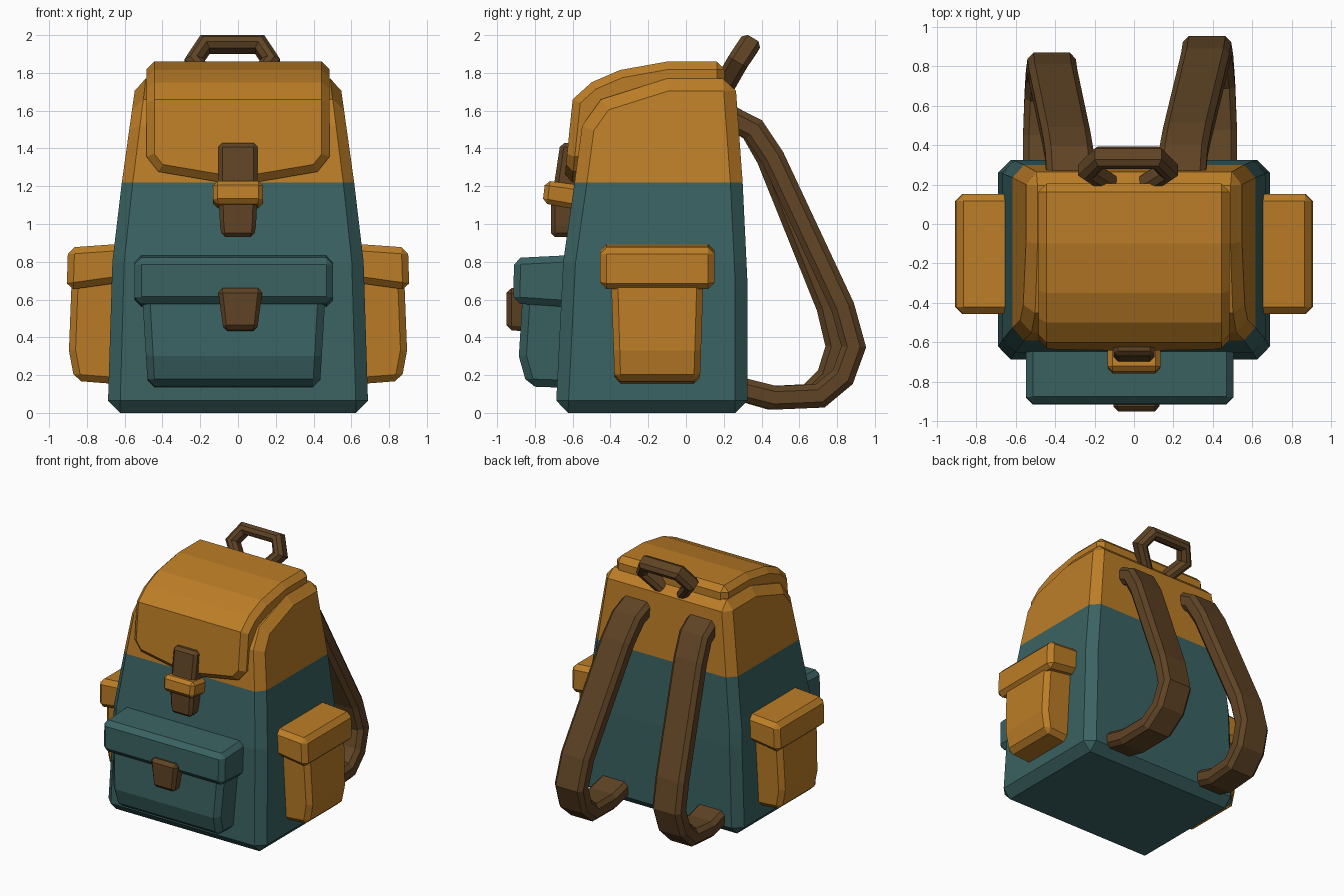
import bpy, bmesh, math
from mathutils import Vector, Matrix

if "Cube" in bpy.data.objects:
    bpy.data.objects.remove(bpy.data.objects["Cube"])


def material(name, rgb):
    m = bpy.data.materials.new(name)
    m.diffuse_color = (*rgb, 1)
    m.use_nodes = True
    m.node_tree.nodes["Principled BSDF"].inputs["Base Color"].default_value = m.diffuse_color
    return m


ORANGE = material("ochre canvas", (0.50, 0.205, 0.020))
TEAL = material("dark teal canvas", (0.043, 0.122, 0.122))
BROWN = material("brown leather", (0.115, 0.057, 0.018))


def finish(bm, name, *mats):
    bmesh.ops.recalc_face_normals(bm, faces=bm.faces)
    me = bpy.data.meshes.new(name)
    bm.to_mesh(me)
    bm.free()
    for m in mats:
        me.materials.append(m)
    ob = bpy.data.objects.new(name, me)
    bpy.context.collection.objects.link(ob)
    return ob


def cut(bm, co, no, trim=False):
    geom = bm.verts[:] + bm.edges[:] + bm.faces[:]
    r = bmesh.ops.bisect_plane(bm, geom=geom, dist=1e-5, plane_co=co, plane_no=no, clear_outer=trim)
    if trim:
        edges = [e for e in r["geom_cut"] if isinstance(e, bmesh.types.BMEdge)]
        bmesh.ops.contextual_create(bm, geom=edges)


def width_at(z, table):
    for (z0, w0), (z1, w1) in zip(table, table[1:]):
        if z <= z1:
            return w0 + (w1 - w0) * max(0, (z - z0) / (z1 - z0))
    return table[-1][1]


def prism(profile, widths, bevel, cx=0, trims=()):
    """Side profile (y, z) pulled along x, chamfered, half width following a (z, width) table."""
    bm = bmesh.new()
    big = max(w for _, w in widths)
    face = bm.faces.new([bm.verts.new((-big, y, z)) for y, z in profile])
    r = bmesh.ops.extrude_face_region(bm, geom=[face])
    bmesh.ops.translate(bm, verts=[v for v in r["geom"] if isinstance(v, bmesh.types.BMVert)], vec=(2 * big, 0, 0))
    bmesh.ops.recalc_face_normals(bm, faces=bm.faces)
    for co, no in trims:
        cut(bm, co, no, True)
    bm.normal_update()
    sharp = [e for e in bm.edges if e.calc_face_angle(0) > 0.9]
    bmesh.ops.bevel(bm, geom=sharp, offset=bevel, segments=1, affect='EDGES', clamp_overlap=True)
    for z, _ in widths[1:-1]:
        cut(bm, (0, 0, z), (0, 0, 1))
    for v in bm.verts:
        v.co.x = cx + v.co.x * width_at(v.co.z, widths) / big
    return bm


def band(name, path, side, width, thick, mat, chamfer=0.03):
    """Chamfered rectangular band swept along a path; side is the direction of its width."""
    bm = bmesh.new()
    pts = [Vector(p) for p in path]
    side = Vector(side).normalized()
    w, t, c = width / 2, thick / 2, chamfer
    section = [(w, t - c), (w - c, t), (c - w, t), (-w, t - c), (-w, c - t), (c - w, -t), (w - c, -t), (w, c - t)]
    rings = []
    for i, p in enumerate(pts):
        a = (p - pts[i - 1]).normalized() if i else (pts[1] - p).normalized()
        b = (pts[i + 1] - p).normalized() if i < len(pts) - 1 else a
        tan = (a + b).normalized()
        nor = tan.cross(side).normalized() / max(0.6, tan.dot(a))
        rings.append([bm.verts.new(p + side * u + nor * v) for u, v in section])
    for r, s in zip(rings, rings[1:]):
        for k in range(8):
            bm.faces.new((r[k], r[k - 1], s[k - 1], s[k]))
    bm.faces.new(rings[0])
    bm.faces.new(rings[-1])
    return finish(bm, name, mat)


# main bag, teal below and ochre above
body = prism([(-0.69, 0), (-0.65, 0.80), (-0.59, 1.22), (-0.55, 1.52), (-0.45, 1.66), (-0.10, 1.77),
              (0.26, 1.77), (0.30, 1.22), (0.325, 0.7), (0.325, 0)],
             [(0, 0.69), (0.80, 0.665), (1.22, 0.615), (1.72, 0.545), (1.77, 0.54)], 0.065)
for f in body.faces:
    f.material_index = int(f.calc_center_median().z > 1.22)
finish(body, "bag_body", TEAL, ORANGE)

# top flap with clipped lower corners and a shallow pointed hem
trims = [((s * 0.48, 0, 1.35), (s * 0.75, 0, -0.6)) for s in (-1, 1)]
trims += [((s * 0.10, 0, 1.222), (s * 0.17, 0, -1)) for s in (-1, 1)]
finish(prism([(-0.645, 1.222), (-0.60, 1.66), (-0.50, 1.75), (-0.35, 1.815), (-0.10, 1.86), (0.205, 1.86),
              (0.205, 1.222)], [(1.2, 0.485), (1.9, 0.485)], 0.042, trims=trims), "top_flap", ORANGE)

# front pocket with lid and clasp
finish(prism([(-0.84, 0.14), (-0.885, 0.30), (-0.865, 0.62), (-0.55, 0.62), (-0.55, 0.13)],
             [(0.13, 0.455), (0.62, 0.485)], 0.04, -0.022), "front_pocket", TEAL)
finish(prism([(-0.915, 0.58), (-0.91, 0.82), (-0.55, 0.838), (-0.55, 0.555)],
             [(0.55, 0.525), (0.84, 0.525)], 0.035, -0.022), "front_pocket_lid", TEAL)
finish(prism([(-0.95, 0.44), (-0.95, 0.66), (-0.84, 0.66), (-0.84, 0.43)],
             [(0.43, 0.088), (0.66, 0.12)], 0.025, 0.012), "front_pocket_clasp", BROWN)

# closing strap and buckle
finish(prism([(-0.715, 0.93), (-0.715, 1.10), (-0.665, 1.43), (-0.55, 1.43), (-0.55, 0.93)],
             [(0.93, 0.085), (0.99, 0.095), (1.15, 0.103), (1.43, 0.103)], 0.022), "closing_strap", BROWN)
finish(prism([(-0.76, 1.11), (-0.745, 1.23), (-0.56, 1.205), (-0.56, 1.075)],
             [(1.07, 0.13), (1.24, 0.135)], 0.025), "strap_buckle", ORANGE)

# side pockets, modelled facing front, turned to the right and mirrored
for name, prof, widths in (
        ("side_pocket", [(-0.865, 0.17), (-0.895, 0.33), (-0.88, 0.72), (-0.55, 0.72), (-0.55, 0.145)],
         [(0.14, 0.225), (0.72, 0.245)]),
        ("side_pocket_lid", [(-0.907, 0.65), (-0.90, 0.875), (-0.55, 0.90), (-0.55, 0.70)],
         [(0.64, 0.303), (0.90, 0.303)])):
    bm = prism(prof, widths, 0.035, -0.152)
    bmesh.ops.rotate(bm, verts=bm.verts, cent=(0, 0, 0), matrix=Matrix.Rotation(math.pi / 2, 3, 'Z'))
    finish(bm, name, ORANGE).modifiers.new("Mirror", 'MIRROR')

# carry handle, leaning back
band("carry_handle", [(-0.12, 0.20, 1.73), (-0.235, 0.275, 1.86), (-0.175, 0.335, 1.95),
                      (0.115, 0.335, 1.95), (0.175, 0.275, 1.86), (0.06, 0.20, 1.73)],
     (0, 0.85, -0.5), 0.115, 0.08, BROWN, 0.025)

# shoulder straps; the left one hangs closer to the back
loop = [(0, 0.22, 1.57), (0.01, 0.36, 1.50), (0.03, 0.46, 1.35), (0.12, 0.83, 0.56), (0.13, 0.888, 0.35),
        (0.14, 0.83, 0.19), (0.15, 0.71, 0.09), (0.16, 0.47, 0.08), (0.16, 0.27, 0.13)]
band("right_shoulder_strap", [(0.24 + x, y, z) for x, y, z in loop], (1, 0, 0), 0.245, 0.125, BROWN)
band("left_shoulder_strap", [(-0.32 - x * 0.75, 0.28 + (y - 0.28) * 0.86, z) for x, y, z in loop],
     (1, 0, 0), 0.245, 0.125, BROWN)
